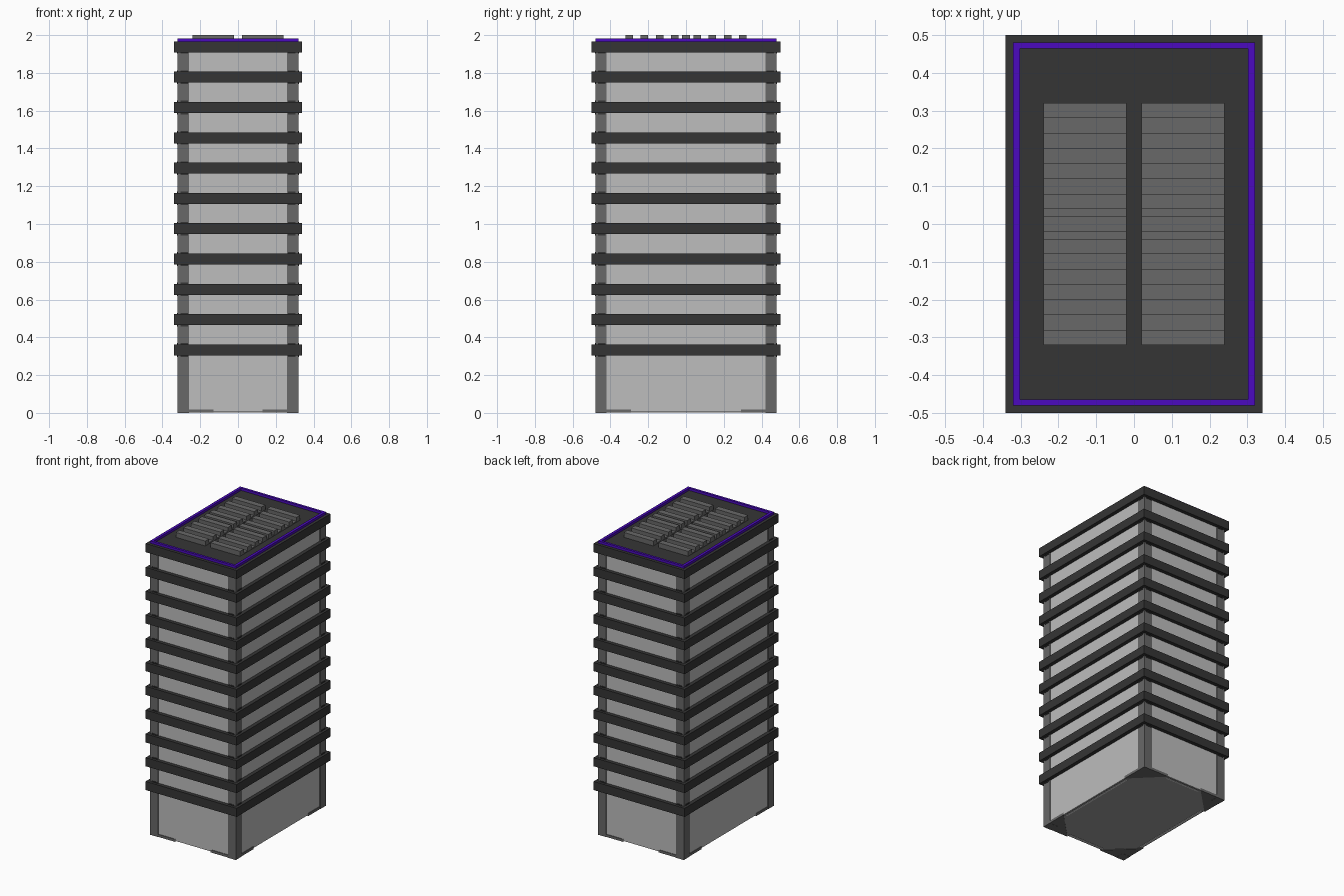
import bpy, bmesh

cube = bpy.data.objects.get("Cube")
if cube:
    bpy.data.objects.remove(cube, do_unlink=True)


def material(name, r, g, b):
    m = bpy.data.materials.new(name)
    m.use_nodes = True
    m.diffuse_color = (r, g, b, 1)
    bsdf = next(n for n in m.node_tree.nodes if n.type == 'BSDF_PRINCIPLED')
    bsdf.inputs["Base Color"].default_value = (r, g, b, 1)
    return m


GLASS = material("light grey glass", 0.51, 0.51, 0.51)
FRAME = material("mid grey frame", 0.14, 0.14, 0.14)
DARK = material("charcoal", 0.036, 0.036, 0.036)
PURPLE = material("purple trim", 0.07, 0.003, 0.52)
FLOOR = material("grey floor", 0.34, 0.34, 0.34)
WHITE = material("white strip", 0.9, 0.9, 0.9)


def prism(bm, outline, z0, z1):
    """Extrude a flat outline between two heights."""
    low = [bm.verts.new((x, y, z0)) for x, y in outline]
    high = [bm.verts.new((x, y, z1)) for x, y in outline]
    bm.faces.new(low[::-1])
    bm.faces.new(high)
    for i in range(len(low)):
        j = (i + 1) % len(low)
        bm.faces.new((low[i], low[j], high[j], high[i]))


def box(bm, x0, x1, y0, y1, z0, z1):
    prism(bm, [(x0, y0), (x1, y0), (x1, y1), (x0, y1)], z0, z1)


def finish(name, bm, mat):
    bmesh.ops.recalc_face_normals(bm, faces=bm.faces)
    me = bpy.data.meshes.new(name)
    bm.to_mesh(me)
    bm.free()
    me.materials.append(mat)
    ob = bpy.data.objects.new(name, me)
    bpy.context.collection.objects.link(ob)
    return ob


def block(name, mat, hx, hy, z0, z1):
    bm = bmesh.new()
    box(bm, -hx, hx, -hy, hy, z0, z1)
    return finish(name, bm, mat)


CORNERS = [(sx, sy) for sx in (-1, 1) for sy in (-1, 1)]
BANDS, STEP, BAND_Z, BAND_H = 11, 0.1605, 0.304, 0.058

# Glazed core and floor
block("glass_walls", GLASS, 0.315, 0.475, 0.006, 1.93)
block("ground_floor", FLOOR, 0.312, 0.472, 0.004, 0.02)

# Corner pillars and the triangular feet below them
for i, (sx, sy) in enumerate(CORNERS):
    bm = bmesh.new()
    box(bm, sx * 0.26, sx * 0.32, sy * 0.42, sy * 0.48, 0, 1.93)
    finish(f"corner_pillar_{i + 1}", bm, FRAME)
    bm = bmesh.new()
    prism(bm, [(sx * 0.319, sy * 0.479), (sx * 0.13, sy * 0.479),
               (sx * 0.319, sy * 0.29)], 0.001, 0.018)
    finish(f"corner_foot_{i + 1}", bm, FRAME)

# Narrow strips along the underside
bm = bmesh.new()
for s in (-1, 1):
    box(bm, -0.13, 0.13, s * 0.452, s * 0.462, 0.002, 0.006)
    box(bm, s * 0.292, s * 0.302, -0.29, 0.29, 0.002, 0.006)
finish("underside_strips", bm, WHITE)

# Projecting floor bands with small collars on the pillars
collars = bmesh.new()
for i in range(BANDS):
    z = BAND_Z + i * STEP
    block(f"floor_band_{i + 1}", DARK, 0.34, 0.5, z, z + BAND_H)
    top = z + BAND_H + (0.007 if i < BANDS - 1 else -0.01)
    for sx, sy in CORNERS:
        box(collars, sx * 0.265, sx * 0.305, sy * 0.44, sy * 0.483, z - 0.007, top)
        box(collars, sx * 0.28, sx * 0.323, sy * 0.425, sy * 0.465, z - 0.007, top)
finish("pillar_collars", collars, DARK)

# Purple rim around the roof
ROOF = BAND_Z + (BANDS - 1) * STEP + BAND_H
bm = bmesh.new()
for s in (-1, 1):
    box(bm, -0.32, 0.32, s * 0.464, s * 0.48, ROOF - 0.003, 1.983)
    box(bm, s * 0.302, s * 0.32, -0.464, 0.464, ROOF - 0.003, 1.983)
finish("roof_rim", bm, PURPLE)

# Two louvred roof vents: a base plate with nine slats each
SLATS = [-0.30, -0.22, -0.14, -0.06, 0, 0.06, 0.14, 0.22, 0.30]
for side, s in (("left", 1), ("right", -1)):
    bm = bmesh.new()
    box(bm, s * 0.02, s * 0.24, -0.32, 0.32, ROOF - 0.003, 1.974)
    for y in SLATS:
        box(bm, s * 0.02, s * 0.24, y - 0.02, y + 0.02, 1.972, 2.0)
    finish(f"roof_vent_{side}", bm, FRAME)
